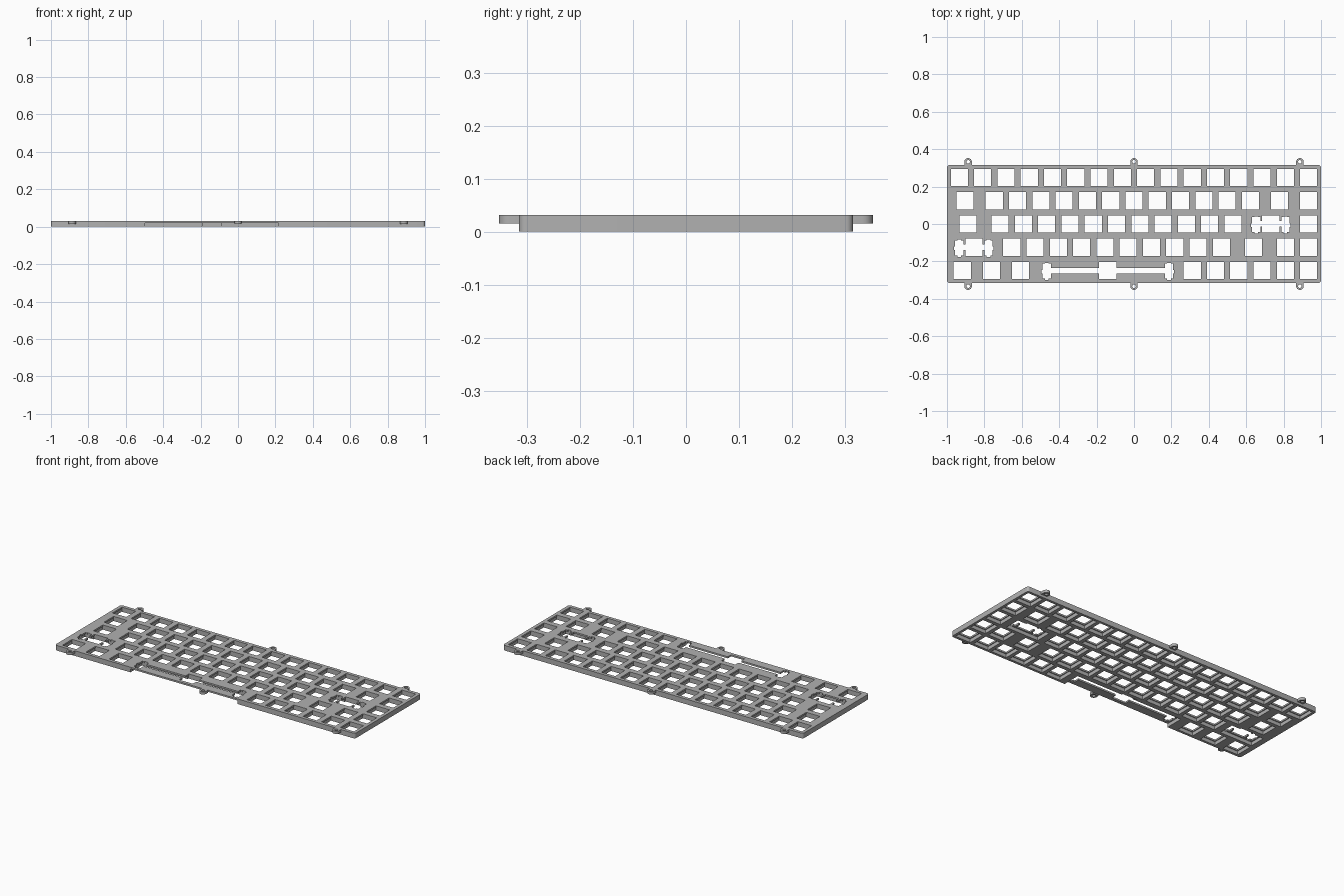
import bpy, bmesh
from math import pi, cos, sin
from mathutils import Matrix, Vector

if "Cube" in bpy.data.objects:
    bpy.data.objects.remove(bpy.data.objects["Cube"], do_unlink=True)

U = 0.1245            # one key pitch
MM = U / 19.05        # one millimetre
TOP = 0.031           # plate height
SKIN = TOP - 1.5 * MM # underside of the thin clip layer
HALF_X, HALF_Y = 1.0, 0.315
LOW, HIGH = -0.02, 0.06

grey = bpy.data.materials.new("plate grey")
grey.use_nodes = True
grey.diffuse_color = (0.44, 0.44, 0.44, 1)
grey.node_tree.nodes["Principled BSDF"].inputs["Base Color"].default_value = grey.diffuse_color


def finish(name, bm):
    bmesh.ops.recalc_face_normals(bm, faces=bm.faces)
    mesh = bpy.data.meshes.new(name)
    bm.to_mesh(mesh)
    bm.free()
    mesh.materials.append(grey)
    obj = bpy.data.objects.new(name, mesh)
    bpy.context.collection.objects.link(obj)
    return obj


def prism(bm, points, z0, z1):
    face = bm.faces.new([bm.verts.new((x, y, z0)) for x, y in points])
    up = bmesh.ops.extrude_face_region(bm, geom=[face])["geom"]
    verts = [v for v in up if isinstance(v, bmesh.types.BMVert)]
    bmesh.ops.translate(bm, verts=verts, vec=(0, 0, z1 - z0))


def box(bm, x0, x1, y0, y1, z0=LOW, z1=HIGH):
    size = Matrix.Diagonal((x1 - x0, y1 - y0, z1 - z0, 1))
    spot = Matrix.Translation(((x0 + x1) / 2, (y0 + y1) / 2, (z0 + z1) / 2))
    bmesh.ops.create_cube(bm, size=1, matrix=spot @ size)


def arc(cx, cy, r, start, end, steps):
    angles = [start + (end - start) * i / steps for i in range(steps + 1)]
    return [(cx + r * cos(a), cy + r * sin(a)) for a in angles]


def cut(obj, cutter):
    mod = obj.modifiers.new("cut", "BOOLEAN")
    mod.operation = "DIFFERENCE"
    mod.solver = "EXACT"
    mod.use_self = True
    mod.object = cutter
    bpy.context.view_layer.objects.active = obj
    bpy.ops.object.modifier_apply(modifier=mod.name)
    bpy.data.objects.remove(cutter, do_unlink=True)


# Rounded plate body
bm = bmesh.new()
R = 0.014
outline = []
for i, (sx, sy) in enumerate([(1, 1), (-1, 1), (-1, -1), (1, -1)]):
    outline += arc(sx * (HALF_X - R), sy * (HALF_Y - R), R, i * pi / 2, (i + 1) * pi / 2, 6)
prism(bm, outline, 0, TOP)
plate = finish("switch_plate", bm)

# Key centres per row, in key pitches from the left edge
rows = [
    [n + 0.5 for n in range(16)],
    [0.75] + [n + 2 for n in range(12)] + [14.25, 15.5],
    [0.875] + [n + 2.25 for n in range(11)] + [13.875, 15.5],
    [1.125] + [n + 2.75 for n in range(10)] + [13.125, 14.5, 15.5],
    [0.625, 1.875, 3.125, 6.875] + [n + 10.5 for n in range(6)],
]
# Wide keys with stabilizers: (row, centre) -> wing offset
stabilizers = {(2, 13.875): 11.94 * MM, (3, 1.125): 11.94 * MM, (4, 6.875): 50 * MM}

cutter = bmesh.new()
HOLE, RECESS = 7 * MM, 7.8 * MM
for r, row in enumerate(rows):
    y = (2 - r) * U
    for col in row:
        x = (col - 8) * U
        # Switch opening with a wider recess beneath
        box(cutter, x - HOLE, x + HOLE, y - HOLE, y + HOLE)
        box(cutter, x - RECESS, x + RECESS, y - RECESS, y + RECESS, LOW, SKIN)
        offset = stabilizers.get((r, col))
        if not offset:
            continue
        # Wire slot, stabilizer wings and their clip notches
        box(cutter, x - offset, x + offset, y - 2.2 * MM, y + 2.3 * MM)
        for side in (-1, 1):
            wx = x + side * offset
            box(cutter, wx - 3.35 * MM, wx + 3.35 * MM, y - 6.6 * MM, y + 5.6 * MM)
            box(cutter, wx - 1.5 * MM, wx + 1.5 * MM, y - 7.9 * MM, y + 6.2 * MM)
            tip = wx + side * 4.2 * MM
            box(cutter, min(wx, tip), max(wx, tip), y - 2.35 * MM, y + 0.5 * MM)
        # Thinned pocket below; the longest one opens through the front
        reach = offset + 4.6 * MM
        front = -HALF_Y - 0.05 if r == 4 else y - 8.2 * MM
        box(cutter, x - reach, x + reach, front, y + 6.5 * MM, LOW, SKIN - 0.0001)
cut(plate, finish("plate_cutter", cutter))

# Mounting tabs with screw holes along front and back
for sy, edge in ((1, "back"), (-1, "front")):
    for tx, spot in ((-0.887, "right"), (0, "middle"), (0.887, "left")):
        bm = bmesh.new()
        rad, cy = 0.02, HALF_Y + 0.0175
        points = [(tx + rad, HALF_Y)] + arc(tx, cy, rad, 0, pi, 12) + [(tx - rad, HALF_Y)]
        prism(bm, [(x, sy * y) for x, y in points], 0.015, TOP)
        tab = finish(f"{edge}_{spot}_mounting_tab", bm)
        hole = bmesh.new()
        prism(hole, arc(tx, sy * cy, 0.0095, 0, 2 * pi * 15 / 16, 15), LOW, HIGH)
        cut(tab, finish("tab_cutter", hole))

# Smooth only the rounded corners
bpy.ops.object.select_all(action="DESELECT")
for obj in bpy.context.scene.objects:
    if obj.type == "MESH" and ("tab" in obj.name or obj == plate):
        obj.select_set(True)
bpy.context.view_layer.objects.active = plate
bpy.ops.object.shade_smooth_by_angle(angle=0.52)
